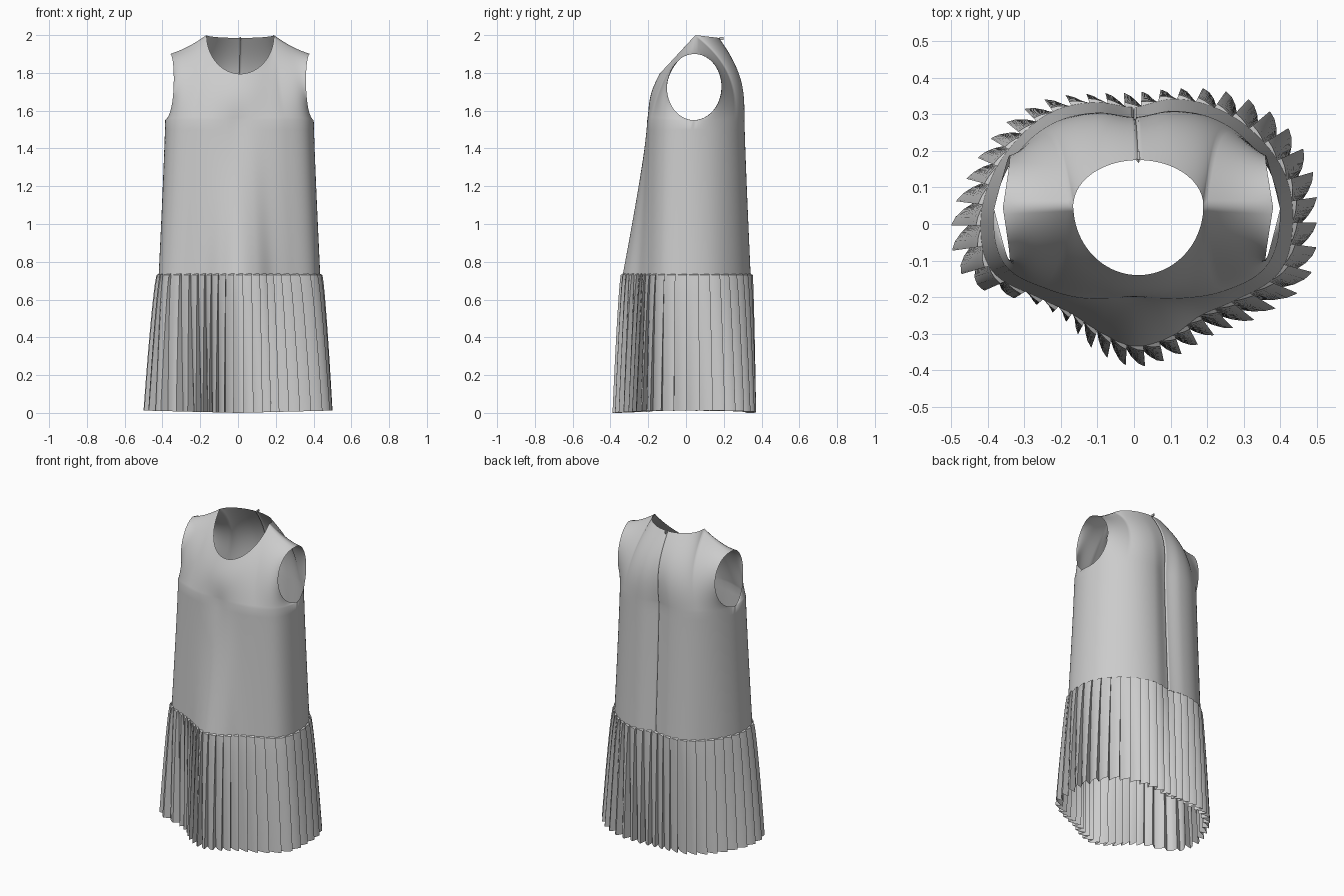
import bpy, bmesh, math, random
from math import sin, cos, pi, radians
from mathutils import Vector

random.seed(4)
if "Cube" in bpy.data.objects:
    bpy.data.objects.remove(bpy.data.objects["Cube"])

HEM_Z, CHEST_Z, TOP_Z = 0.73, 1.55, 2.0

# Cross-section radii, counter-clockwise from the wearer's left (+x) in equal steps
CHEST = (.40, .40, .385, .36, .325, .285, .32, .35, .37, .38,
         .385, .37, .30, .25, .215, .20, .215, .25, .31, .38)
HEM = (.435, .435, .415, .39, .36, .32, .35, .38, .395, .41,
       .42, .41, .335, .30, .31, .335, .325, .31, .35, .42)
FLARE = (.50, .51, .49, .445, .39, .36, .375, .42, .45, .47,
         .50, .485, .36, .325, .36, .39, .38, .375, .43, .50)


def radius(section, angle):
    """Smooth closed curve through the section radii."""
    n = len(section)
    s = (angle / (2 * pi)) % 1 * n
    i, f = int(s), s - int(s)
    a, b, c, d = (section[(i + k) % n] for k in (-1, 0, 1, 2))
    return b + f / 2 * (c - a + f * (2*a - 5*b + 4*c - d + f * (3*(b - c) + d - a)))


def ring_point(r, angle, z):
    return Vector((r * cos(angle), r * sin(angle), z))


def add_grid(bm, rows, flip=False):
    grid = [[bm.verts.new(p) for p in row] for row in rows]
    for low, high in zip(grid, grid[1:]):
        for i in range(len(low) - 1):
            quad = [low[i], low[i + 1], high[i + 1], high[i]]
            bm.faces.new(quad[::-1] if flip else quad)


cloth = bpy.data.materials.new("grey_cloth")
cloth.use_nodes = True
cloth.diffuse_color = (0.6, 0.6, 0.6, 1)
cloth.node_tree.nodes["Principled BSDF"].inputs["Base Color"].default_value = (0.6, 0.6, 0.6, 1)


def finish(bm, name, sharp):
    bmesh.ops.remove_doubles(bm, verts=bm.verts, dist=0.0004)
    mesh = bpy.data.meshes.new(name)
    bm.to_mesh(mesh)
    bm.free()
    mesh.materials.append(cloth)
    obj = bpy.data.objects.new(name, mesh)
    bpy.context.collection.objects.link(obj)
    bpy.ops.object.select_all(action='DESELECT')
    obj.select_set(True)
    bpy.context.view_layer.objects.active = obj
    bpy.ops.object.shade_smooth_by_angle(angle=radians(sharp))
    return obj


# Bodice: front and back panels, joined at the sides and shoulders
NECK = 0.55   # share of the panel's top edge taken by the neckline


def top_edge(t, back):
    """Neckline in the middle, shoulder seam towards each side."""
    side = 1 if t > 0 else -1
    if abs(t) < NECK:
        k = cos(pi / 2 * t / NECK)
        x = 0.012 + 0.178 * sin(pi / 2 * t / NECK)
        if back:
            return Vector((x, 0.05 + 0.125 * k, TOP_Z - 0.015 * k))
        return Vector((x, 0.05 - 0.19 * k, TOP_Z - 0.205 * k))
    f = (abs(t) - NECK) / (1 - NECK)
    return Vector((0.011 + side * (0.178 + 0.192 * f), 0.05 - 0.005 * f,
                   TOP_Z - 0.1 * f - 0.01 * sin(pi * f)))


def panel_point(t, v, back):
    """v runs from -1 at the hem to 0 at the chest and 1 at the top edge."""
    angle = radians(90 - 84 * t if back else 270 + 96 * t)
    if v <= 0:
        drop = (-v) ** 1.15
        r = radius(CHEST, angle) * (1 - drop) + radius(HEM, angle) * drop
        p = ring_point(r, angle, CHEST_Z + v * (CHEST_Z - HEM_Z))
    else:
        p = ring_point(radius(CHEST, angle), angle, CHEST_Z).lerp(top_edge(t, back), v)
        # Armhole curve, fading out towards the middle of the panel
        fade, bow = abs(t) ** 3, sin(pi * v)
        p.x -= math.copysign(0.03, t) * fade * bow
        p.y += (0.145 if back else -0.145) * fade * bow
        p.z += fade * 0.175 * (1 - cos(pi * v) - 2 * v)
        # Fullness over the chest and shoulder blades
        p.y += (0.05 if back else -0.018) * bow * (1 - t ** 4)
        p.z += (0.015 if back else 0.005) * bow * (1 - t ** 4)
    if back and abs(t) < 0.01:
        p.y -= 0.008   # centre back seam
    return p


bm = bmesh.new()
COLS, LOW, HIGH = 80, 16, 24
# A narrow centre column keeps the back seam crisp
ts = sorted({-1 + 2 * i / COLS for i in range(COLS + 1)} | {-0.012, 0.012})
vs = [-1 + i / LOW for i in range(LOW)] + [i / HIGH for i in range(HIGH + 1)]
for back in (False, True):
    add_grid(bm, [[panel_point(t, v, back) for t in ts] for v in vs], flip=back)
finish(bm, "bodice", 70)

# Skirt: overlapping knife pleats that widen towards the bottom
PLEATS = 46
PROFILE = ((0, 1), (0.35, 0.55), (0.7, 0.2), (1.0, 0.02), (1.07, 0.0), (1.06, 0.12))
wobble = [random.uniform(0.85, 1.1) for _ in range(PLEATS)]


def skirt_row(v):
    row = []
    flare = v ** 0.8
    for n in range(PLEATS + 1):
        for frac, depth in PROFILE:
            angle = 2 * pi * (n + frac) / PLEATS
            r = radius(HEM, angle) * (1 - flare) + radius(FLARE, angle) * flare
            r += 0.012 * (1 - v)
            r -= depth * (0.016 + 0.032 * v) * wobble[n % PLEATS]
            p = ring_point(r, angle, HEM_Z * (1 - v))
            p.z += v * 0.025 * abs(p.x)
            row.append(p)
            if n == PLEATS:
                break
    return row


bm = bmesh.new()
rows = [skirt_row(i / 14) for i in range(14, -1, -1)]
# Rounded upper lip tucked under the bodice
rows.append([Vector((p.x * 0.965, p.y * 0.965, HEM_Z + 0.008)) for p in rows[-1]])
add_grid(bm, rows)
finish(bm, "pleated_skirt", 40)

# Small zip pull at the back of the neck
bm = bmesh.new()
bmesh.ops.create_cube(bm, size=1)
bmesh.ops.scale(bm, vec=(0.008, 0.022, 0.014), verts=bm.verts)
bmesh.ops.translate(bm, vec=(0.012, 0.188, 1.982), verts=bm.verts)
finish(bm, "zip_pull", 30)
